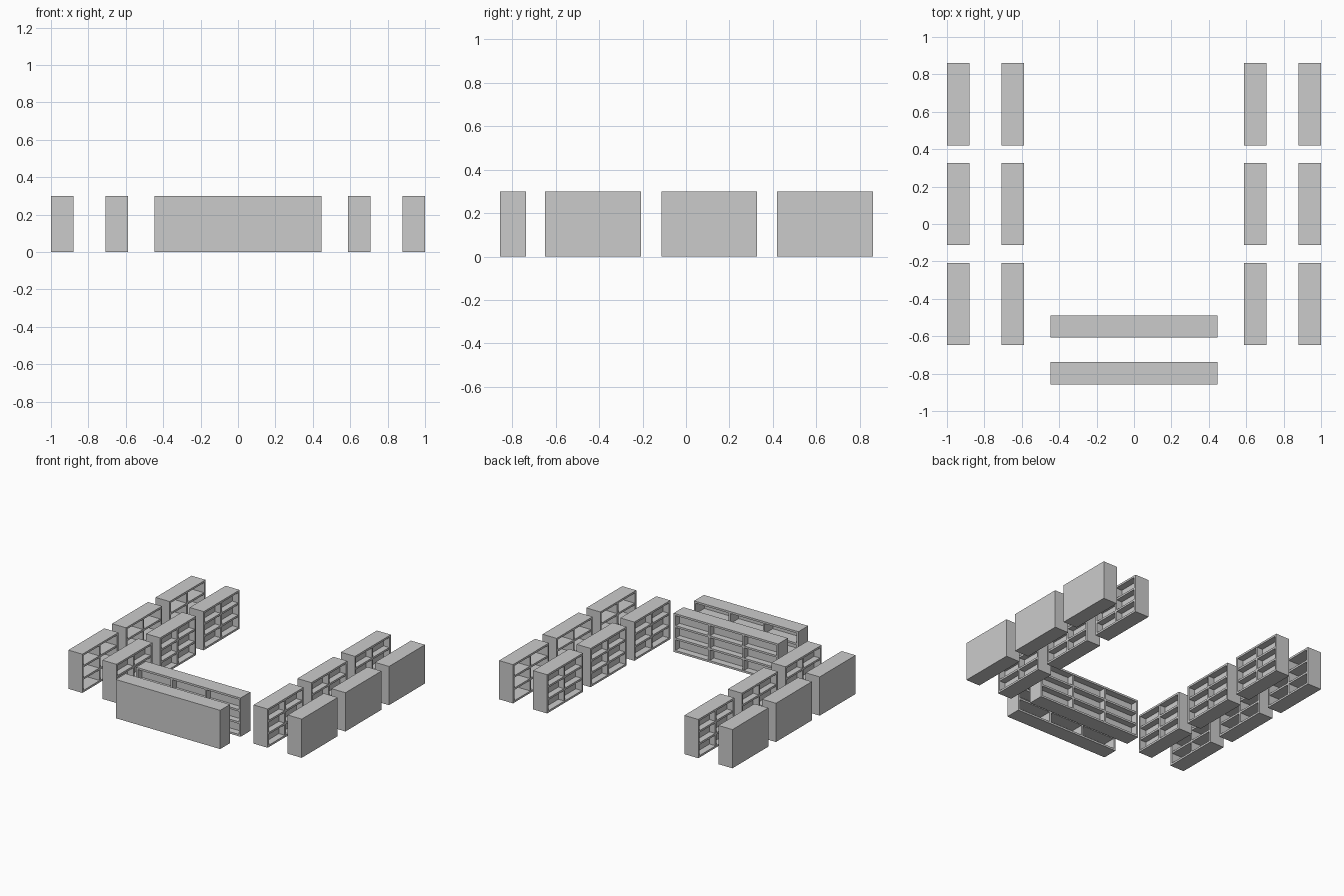
import bpy, bmesh
from math import pi
from mathutils import Matrix

if "Cube" in bpy.data.objects:
    bpy.data.objects.remove(bpy.data.objects["Cube"])

H, D = 0.30, 0.12      # case height and depth
T = 0.015              # board thickness
ROWS = 3


def board(bm, x0, x1, y0, y1, z0, z1):
    m = Matrix.Translation(((x0 + x1) / 2, (y0 + y1) / 2, (z0 + z1) / 2))
    bmesh.ops.create_cube(bm, size=1, matrix=m @ Matrix.Diagonal((x1 - x0, y1 - y0, z1 - z0, 1)))


def bookcase_mesh(name, width, columns, double):
    """Bookcase open towards +y, or open on both sides with a middle panel."""
    bm = bmesh.new()
    w, d = width / 2, D / 2
    # sides, top and base
    for s in (-1, 1):
        a, b = sorted((s * w, s * (w - T)))
        board(bm, a, b, -d, d, 0, H)
    board(bm, -w + T, w - T, -d, d, H - T, H)
    board(bm, -w + T, w - T, -d, d, 0, T)
    # back or middle panel
    p0, p1 = (-T / 2, T / 2) if double else (-d, -d + T)
    board(bm, -w + T, w - T, p0, p1, T, H - T)
    # bays: uprights and shelves, slightly set back from the frame
    e = 0.004
    bays = [(p1, d - e)] + ([(-d + e, p0)] if double else [])
    for y0, y1 in bays:
        for c in range(1, columns):
            x = -w + T / 2 + (width - T) * c / columns
            board(bm, x - T / 2, x + T / 2, y0, y1, T, H - T)
        for r in range(1, ROWS):
            z = T / 2 + (H - T) * r / ROWS
            board(bm, -w + T, w - T, y0, y1, z - T / 2, z + T / 2)
    me = bpy.data.meshes.new(name)
    bm.to_mesh(me)
    bm.free()
    return me


def place(name, mesh, x, y, turn=0):
    ob = bpy.data.objects.new(name, mesh)
    ob.location = (x, y, 0)
    ob.rotation_euler.z = turn
    bpy.context.collection.objects.link(ob)


wall_case = bookcase_mesh("wall_bookcase", 0.44, 2, False)
aisle_case = bookcase_mesh("aisle_bookcase", 0.44, 2, True)
long_wall = bookcase_mesh("long_wall_bookcase", 0.895, 3, False)
long_aisle = bookcase_mesh("long_aisle_bookcase", 0.895, 3, True)

# side rows: outer cases face inwards, inner cases are double sided
for side, label in ((-1, "left"), (1, "right")):
    for i, y in enumerate((-0.428, 0.107, 0.64)):
        place(f"{label}_wall_bookcase_{i + 1}", wall_case, side * 0.94, y, side * pi / 2)
        place(f"{label}_aisle_bookcase_{i + 1}", aisle_case, side * 0.648, y, side * pi / 2)

# long cases across the front
place("front_wall_bookcase", long_wall, 0, -0.797)
place("front_aisle_bookcase", long_aisle, 0, -0.548)
